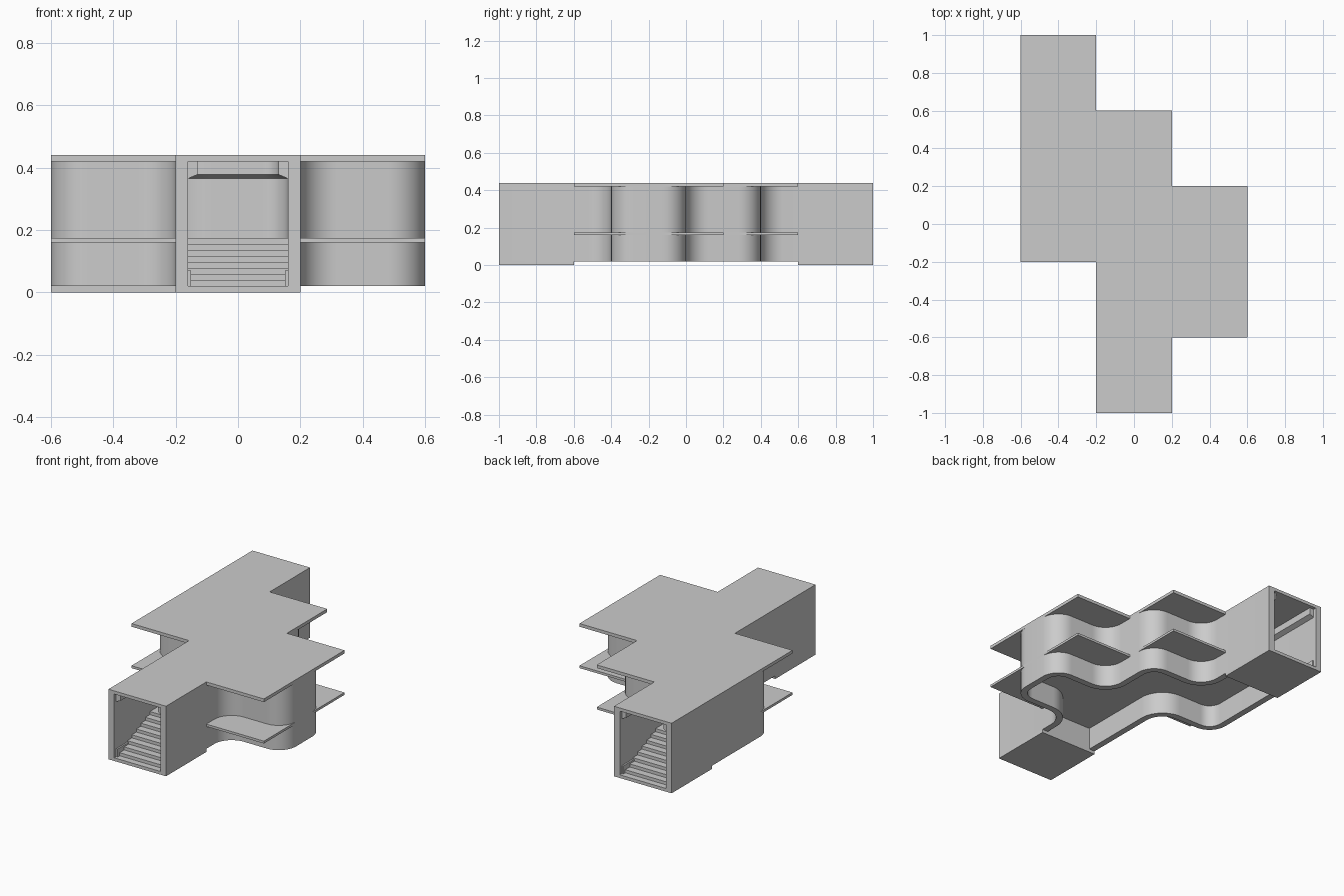
import bpy, bmesh, math
from mathutils import Vector

if "Cube" in bpy.data.objects:
    bpy.data.objects.remove(bpy.data.objects["Cube"])

RADIUS = 0.12
RIGHT, LEFT = -1, 1          # wall side: sign of the inward direction


def finish(name, bm, smooth=False):
    bmesh.ops.recalc_face_normals(bm, faces=bm.faces)
    mesh = bpy.data.meshes.new(name)
    bm.to_mesh(mesh)
    bm.free()
    obj = bpy.data.objects.new(name, mesh)
    bpy.context.collection.objects.link(obj)
    if smooth:
        bpy.ops.object.select_all(action='DESELECT')
        obj.select_set(True)
        bpy.context.view_layer.objects.active = obj
        bpy.ops.object.shade_smooth_by_angle(angle=math.radians(30))
    return obj


def extrude(name, points, direction):
    bm = bmesh.new()
    face = bm.faces.new([bm.verts.new(p) for p in points])
    new = bmesh.ops.extrude_face_region(bm, geom=[face], use_keep_orig=True)
    verts = [g for g in new["geom"] if isinstance(g, bmesh.types.BMVert)]
    bmesh.ops.translate(bm, verts=verts, vec=direction)
    return finish(name, bm)


def slab(name, outline, z0, z1):
    return extrude(name, [(x, y, z0) for x, y in outline], (0, 0, z1 - z0))


def rounded(corners, steps=10):
    """Polyline with every inner right-angle corner replaced by an arc."""
    pts = [Vector(c) for c in corners]
    out = [pts[0]]
    for a, b, c in zip(pts, pts[1:], pts[2:]):
        u, v = (a - b).normalized() * RADIUS, (c - b).normalized() * RADIUS
        for i in range(steps + 1):
            t = math.pi / 2 * i / steps
            out.append(b + u * (1 - math.sin(t)) + v * (1 - math.cos(t)))
    return out + [pts[-1]]


def sweep(name, path, side, profile):
    """Sweep an (inward offset, z) profile along a plan path."""
    bm = bmesh.new()
    rings = []
    for i, p in enumerate(path):
        d0 = (p - path[max(i - 1, 0)]).normalized()
        d1 = (path[min(i + 1, len(path) - 1)] - p).normalized()
        d = (d0 + d1).normalized()
        half = max(d.dot(d1 if d1.length else d0), 0.5)
        n = Vector((d.y, -d.x)) * side / half
        rings.append([bm.verts.new((p.x + n.x * o, p.y + n.y * o, z))
                      for o, z in profile])
    k = len(profile)
    for a, b in zip(rings, rings[1:]):
        for j in range(k):
            bm.faces.new((a[j], a[(j + 1) % k], b[(j + 1) % k], b[j]))
    bm.faces.new(rings[0])
    bm.faces.new(rings[-1])
    return finish(name, bm, True)


# Roof over the whole footprint, raised floor without the two end bays
roof_outline = [(-.2, -1), (.2, -1), (.2, -.6), (.6, -.6), (.6, .2), (.2, .2),
                (.2, .6), (-.2, .6), (-.2, 1), (-.6, 1), (-.6, -.2), (-.2, -.2)]
floor_outline = [(-.2, -.6), (.6, -.6), (.6, .2), (.2, .2),
                 (.2, .6), (-.6, .6), (-.6, -.2), (-.2, -.2)]
slab("roof", roof_outline, .42, .44)
slab("raised_floor", floor_outline, .16, .175)

# Winding side walls and the strips along the top of their inner faces
wall_profile = [(0, .02), (0, .42), (.04, .42), (.04, .02)]
trim_profile = [(.04, .365), (.04, .42), (.07, .42), (.07, .378)]
plans = {
    "right": (RIGHT, [(.2, -1), (.2, -.4), (.6, -.4), (.6, 0), (.2, 0),
                      (.2, .4), (-.2, .4), (-.2, 1)]),
    "left": (LEFT, [(-.2, -1), (-.2, 0), (-.6, 0), (-.6, 1)]),
}
for label, (side, corners) in plans.items():
    path = rounded(corners)
    sweep(label + "_wall", path, side, wall_profile)
    inset = [p.copy() for p in path]
    inset[0].y += .02
    inset[-1].y -= .02
    sweep(label + "_ceiling_strip", inset, side, trim_profile)

# End bays: base plate, stairs up to the raised floor, low skirts
STEPS = 8
rise, run = .155 / STEPS, .36 / STEPS
for label, cx, s in (("front", 0, 1), ("back", -.4, -1)):
    slab(label + "_base", [(cx - .2, -s), (cx + .2, -s),
                           (cx + .2, -.6 * s), (cx - .2, -.6 * s)], 0, .02)
    prof = [(-.6, .02), (-.96, .02)]
    for i in range(STEPS):
        y, z = -.96 + i * run, .02 + (i + 1) * rise
        prof += [(y, z), (y + run, z)]
    extrude(label + "_stairs", [(cx - .16, y * s, z) for y, z in prof], (.32, 0, 0))
    for side, x in (("left", cx - .16), ("right", cx + .15)):
        slab(f"{label}_{side}_skirt", [(x, -.98 * s), (x + .01, -.98 * s),
                                       (x + .01, -.8 * s), (x, -.8 * s)], .02, .07)
